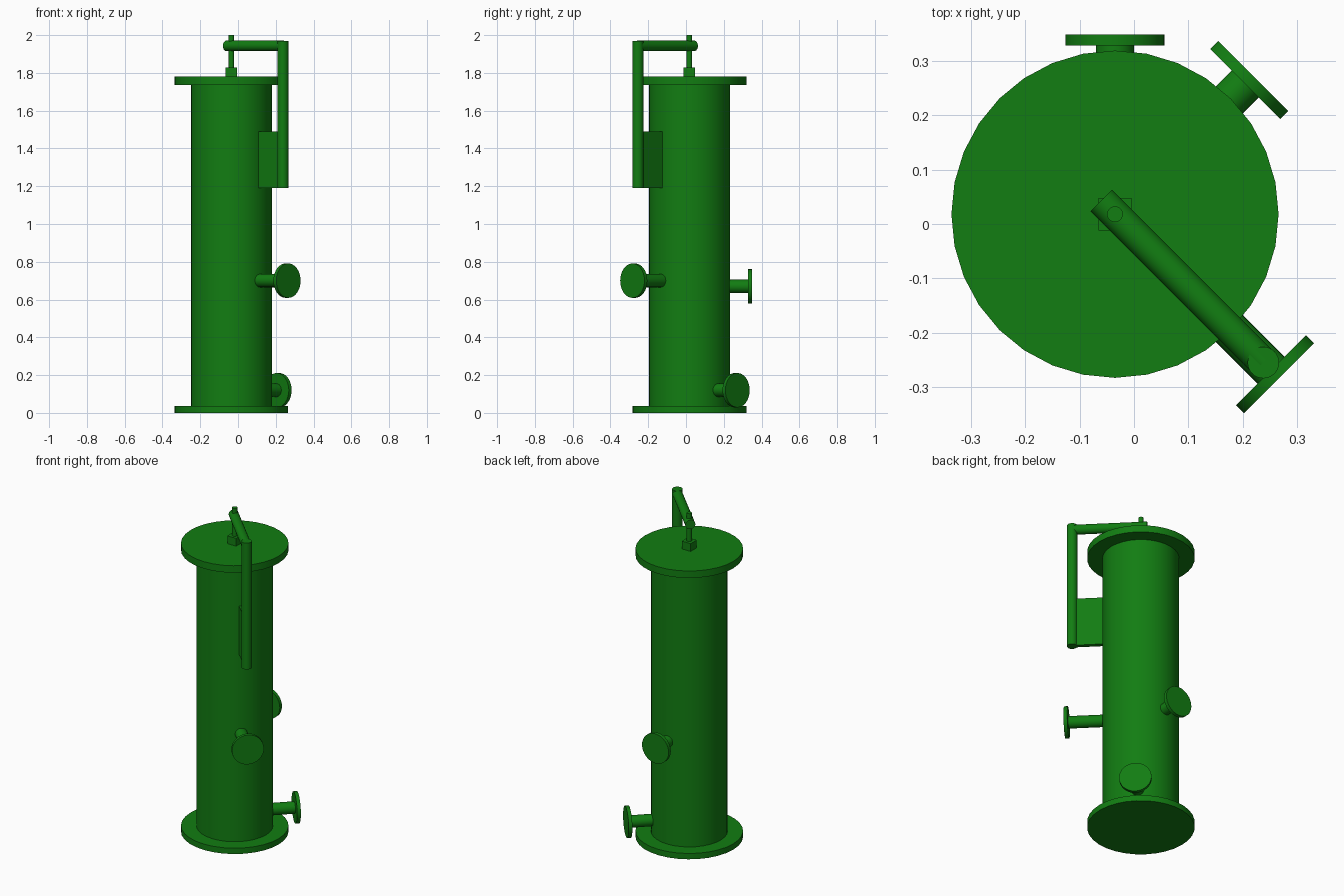
import bpy
import math
from mathutils import Vector

cube = bpy.data.objects.get("Cube")
if cube:
    bpy.data.objects.remove(cube, do_unlink=True)

GREEN = (0.006, 0.205, 0.006, 1.0)
paint = bpy.data.materials.new("green_paint")
paint.use_nodes = True
paint.diffuse_color = GREEN
paint.node_tree.nodes["Principled BSDF"].inputs["Base Color"].default_value = GREEN

# Vessel axis
AXIS = Vector((-0.035, 0.018, 0))


def at(angle, dist, z):
    """Point at a compass angle and distance from the vessel axis."""
    a = math.radians(angle)
    return AXIS + Vector((dist * math.cos(a), dist * math.sin(a), z))


def finish(name):
    obj = bpy.context.object
    obj.name = name
    obj.data.materials.append(paint)
    return obj


def tube(name, start, end, radius):
    """Round bar between two points."""
    span = end - start
    bpy.ops.mesh.primitive_cylinder_add(
        vertices=32, radius=radius, depth=span.length, location=(start + end) / 2,
        rotation=span.to_track_quat("Z", "Y").to_euler())
    bpy.ops.object.shade_smooth_by_angle(angle=math.radians(35))
    return finish(name)


def box(name, centre, size, angle=0):
    bpy.ops.mesh.primitive_cube_add(size=1, location=centre,
                                    rotation=(0, 0, math.radians(angle)))
    obj = finish(name)
    obj.scale = size
    return obj


def nozzle(name, angle, z, reach):
    """Radial pipe with a blind flange at its end."""
    face = reach - 0.021
    tube(name + "_pipe", at(angle, 0.18, z), at(angle, face, z), 0.035)
    tube(name + "_flange", at(angle, face, z), at(angle, reach, z), 0.091)


# Vessel body and end flanges
tube("vessel_shell", at(0, 0, 0.03), at(0, 0, 1.74), 0.215)
tube("base_flange", at(0, 0, 0), at(0, 0, 0.036), 0.301)
tube("top_flange", at(0, 0, 1.737), at(0, 0, 1.78), 0.301)

# Side nozzles
nozzle("front_nozzle", -45, 0.70, 0.427)
nozzle("back_nozzle", 90, 0.67, 0.331)
nozzle("drain_nozzle", 45, 0.12, 0.36)

# Lifting arm with its post and support plate
POST = 0.386
tube("davit_post", at(-45, POST, 1.19), at(-45, POST, 1.97), 0.029)
tube("davit_arm", at(135, 0.036, 1.943), at(-45, POST, 1.943), 0.028)
box("davit_plate", at(-45, 0.285, 1.34), (0.19, 0.025, 0.30), -45)

# Lid lug and hanger rod
box("lid_lug", at(0, 0, 1.803), (0.06, 0.06, 0.05))
tube("hanger_rod", at(0, 0, 1.82), at(0, 0, 2.0), 0.0145)
